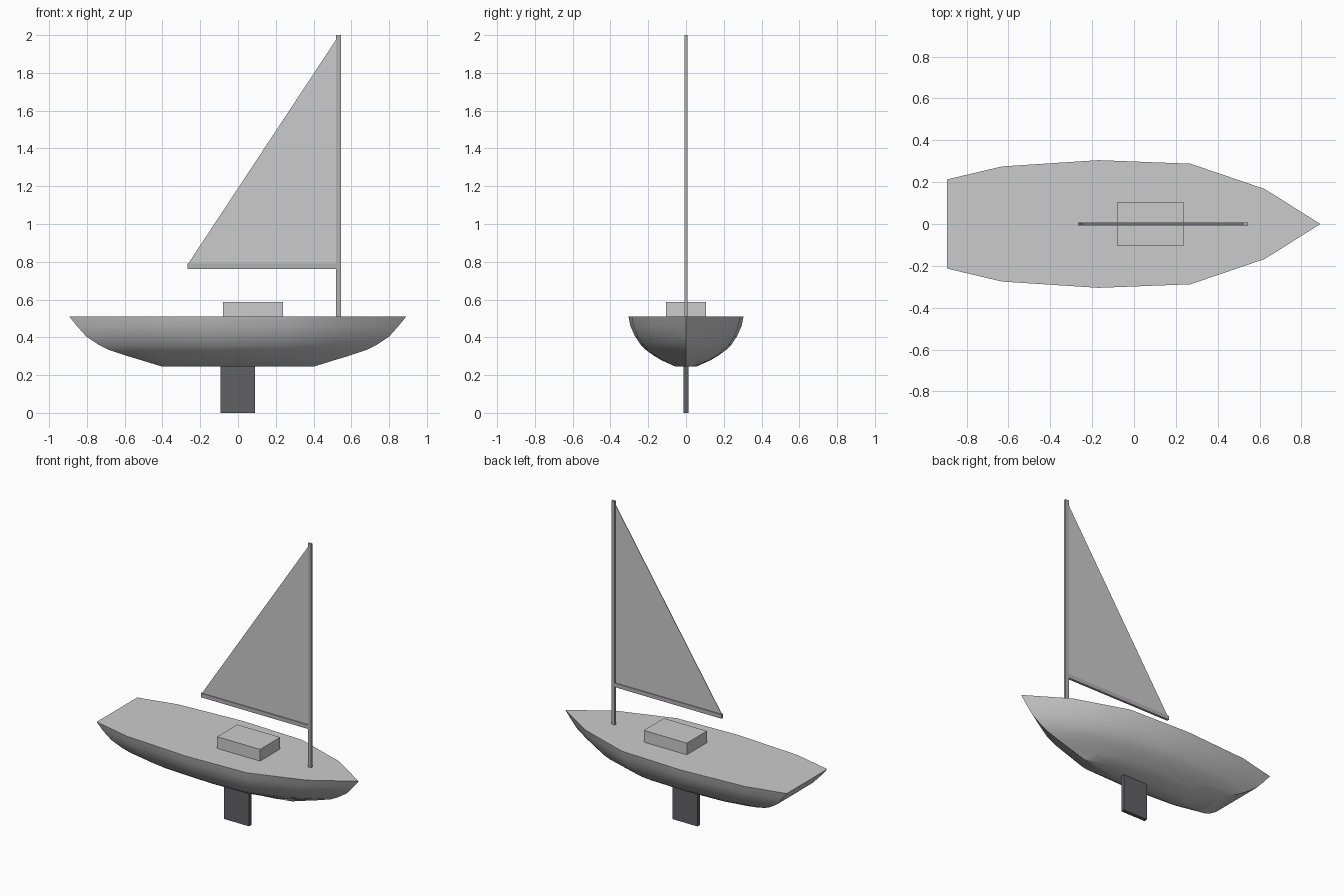
import bpy, bmesh
from math import radians

if "Cube" in bpy.data.objects:
    bpy.data.objects.remove(bpy.data.objects["Cube"])


def make_object(name, bm, color=None):
    bmesh.ops.recalc_face_normals(bm, faces=bm.faces)
    mesh = bpy.data.meshes.new(name)
    bm.to_mesh(mesh)
    bm.free()
    obj = bpy.data.objects.new(name, mesh)
    bpy.context.collection.objects.link(obj)
    if color:
        mat = bpy.data.materials.new(name + "_paint")
        mat.diffuse_color = (*color, 1)
        mat.use_nodes = True
        mat.node_tree.nodes["Principled BSDF"].inputs["Base Color"].default_value = mat.diffuse_color
        mesh.materials.append(mat)
    return obj


def loft(name, rings, color=None):
    """Closed solid through a stack of matching rings."""
    bm = bmesh.new()
    loops = [[bm.verts.new(p) for p in ring] for ring in rings]
    n = len(loops[0])
    for a, b in zip(loops, loops[1:]):
        for i in range(n):
            j = (i + 1) % n
            bm.faces.new((a[i], a[j], b[j], b[i]))
    bm.faces.new(loops[0])
    bm.faces.new(loops[-1])
    return make_object(name, bm, color)


def slab(name, profile, half_y, color=None):
    """Side profile (x, z) given a thickness across y."""
    return loft(name, [[(x, y, z) for x, z in profile] for y in (-half_y, half_y)], color)


def rect(x0, x1, z0, z1):
    return [(x0, z0), (x1, z0), (x1, z1), (x0, z1)]


# Hull: deck outline shrunk level by level down to the flat bottom
side = [(-0.893, 0.213), (-0.63, 0.275), (-0.17, 0.305), (0.27, 0.288), (0.625, 0.167)]
outline = side + [(0.89, 0)] + [(x, -y) for x, y in reversed(side)]
levels = [(0.51, 1, 1), (0.46, 0.955, 0.965), (0.405, 0.9, 0.885), (0.36, 0.825, 0.785),
          (0.335, 0.77, 0.705), (0.305, 0.67, 0.57), (0.278, 0.57, 0.42), (0.245, 0.45, 0.18)]
hull = loft("hull", [[(x * sx, y * sy, z) for x, y in outline] for z, sx, sy in levels])
bpy.context.view_layer.objects.active = hull
hull.select_set(True)
bpy.ops.object.shade_smooth_by_angle(angle=radians(30))

# Keel fin, cabin, mast, boom
slab("keel", rect(-0.093, 0.09, 0, 0.25), 0.012, (0.12, 0.12, 0.13))
slab("cabin", rect(-0.08, 0.237, 0.505, 0.588), 0.106)
slab("mast", rect(0.52, 0.545, 0.505, 2.0), 0.008, (0.45, 0.44, 0.45))
slab("boom", rect(-0.268, 0.522, 0.763, 0.79), 0.008, (0.45, 0.44, 0.45))

# Triangular sail
slab("sail", [(-0.265, 0.788), (0.522, 0.788), (0.522, 1.98)], 0.002)
